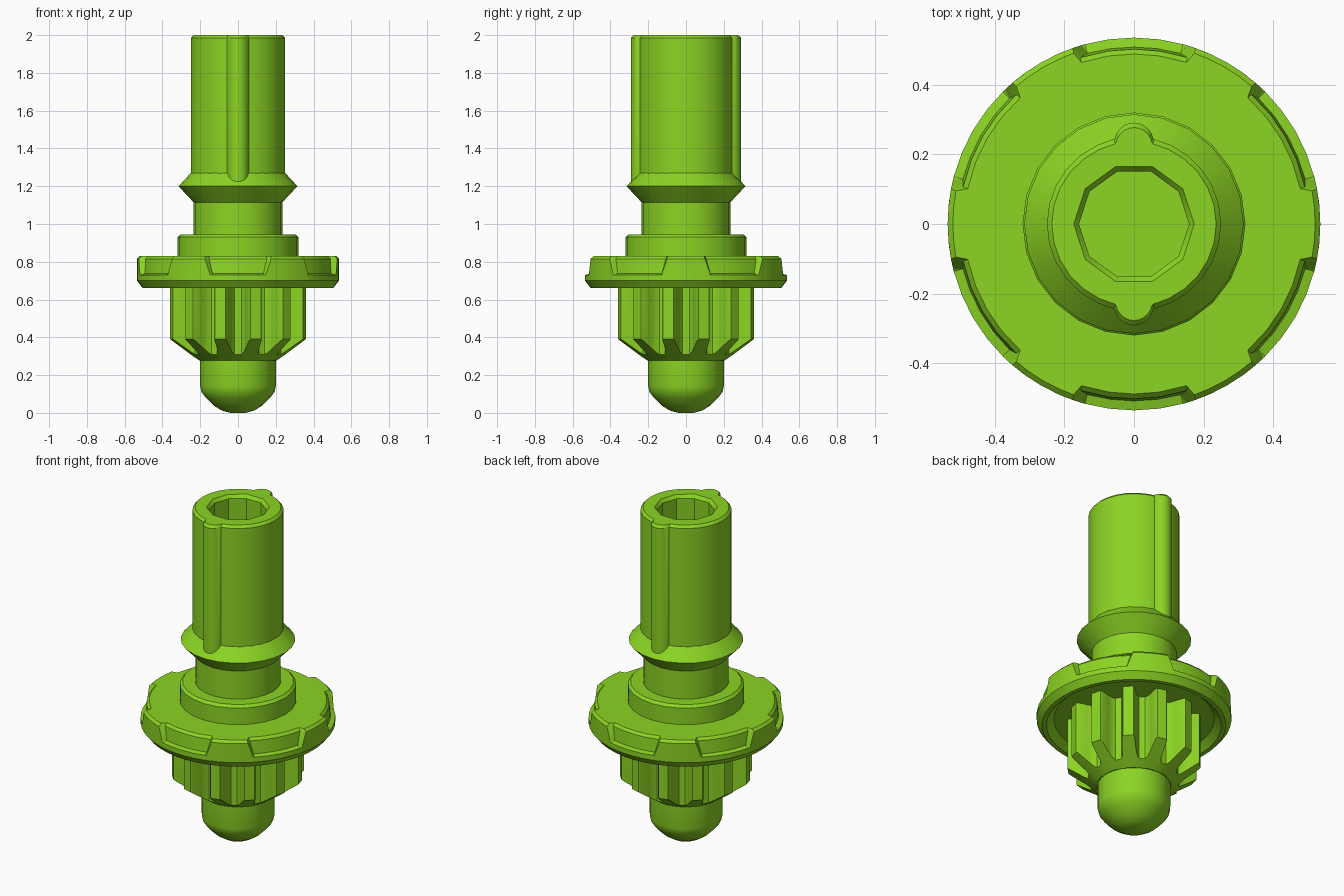
import bpy, bmesh, math
from math import radians, sin, cos, pi, sqrt

if "Cube" in bpy.data.objects:
    bpy.data.objects.remove(bpy.data.objects["Cube"])

green = bpy.data.materials.new("lime_green")
green.diffuse_color = (0.26, 0.66, 0.017, 1)
green.use_nodes = True
green.node_tree.nodes["Principled BSDF"].inputs["Base Color"].default_value = green.diffuse_color


def polar(r, deg, z):
    a = radians(deg)
    return (r * cos(a), r * sin(a), z)


def circle(r, z, n):
    return [polar(r, 360 * i / n, z) for i in range(n)]


def add_loop(bm, pts):
    return [bm.verts.new(p) for p in pts]


def skin(bm, loops):
    """Join successive rings of equal length with quads."""
    for a, b in zip(loops, loops[1:]):
        n = len(a)
        for i in range(n):
            j = (i + 1) % n
            bm.faces.new((a[i], a[j], b[j], b[i]))


def finish(bm, name, angle=30):
    bmesh.ops.remove_doubles(bm, verts=bm.verts, dist=0.0005)
    bmesh.ops.recalc_face_normals(bm, faces=bm.faces)
    me = bpy.data.meshes.new(name)
    bm.to_mesh(me)
    bm.free()
    me.materials.append(green)
    ob = bpy.data.objects.new(name, me)
    bpy.context.collection.objects.link(ob)
    bpy.ops.object.select_all(action='DESELECT')
    ob.select_set(True)
    bpy.context.view_layer.objects.active = ob
    bpy.ops.object.shade_smooth_by_angle(angle=radians(angle))
    return ob


def lathe(name, profile, n, cap_bottom=False):
    bm = bmesh.new()
    loops = [add_loop(bm, circle(r, z, n)) for r, z in profile]
    skin(bm, loops)
    if cap_bottom:
        bm.faces.new(loops[0])
    finish(bm, name)


# Rounded pin at the foot
lathe("tip_pin", [(0.04, 0.0), (0.085, 0.012), (0.13, 0.04), (0.17, 0.08),
                  (0.193, 0.11), (0.2, 0.14), (0.2, 0.30)], 24, True)

# Stepped disc, neck and double-cone collar
lathe("neck_and_collar", [(0.32, 0.82), (0.32, 0.93), (0.305, 0.945), (0.235, 0.945),
                          (0.235, 1.115), (0.315, 1.2), (0.25, 1.27), (0.24, 1.28)], 24)

# Pinion: twelve teeth, lower end trimmed to a cone
bm = bmesh.new()
tooth = [(-15, 0.25), (-11, 0.252), (-8.5, 0.268), (-7, 0.30), (-5.5, 0.355), (-4.5, 0.365),
         (4.5, 0.365), (5.5, 0.355), (7, 0.30), (8.5, 0.268), (11, 0.252)]
outline = [(15 + 30 * k + a, r) for k in range(12) for a, r in tooth]
top = add_loop(bm, [polar(r, a, 0.71) for a, r in outline])
low = add_loop(bm, [polar(r, a, 0.28 + (r - 0.21) * 0.71) for a, r in outline])
foot = add_loop(bm, [polar(0.205, a, 0.278) for a, r in outline])
inner = add_loop(bm, [polar(0.19, a, 0.278) for a, r in outline])
skin(bm, [top, low, foot, inner])
finish(bm, "pinion")

# Flange with six shallow rim notches; columns are (low angle, high angle, notched)
bm = bmesh.new()
half = [(0, 0, 1), (7.75, 8.5, 1), (15.3, 18, 1), (16.2, 19.5, 0), (23, 24.5, 0)]
sector = [(-l, -h, c) for l, h, c in reversed(half[1:])] + half + [(30, 30, 0)]
cols = [(30 + 60 * k + l, 30 + 60 * k + h, c) for k in range(6) for l, h, c in sector]
# ring: (plain radius, notched radius, height, angle blend)
rings = [(0.25, 0.25, 0.70, 0), (0.44, 0.44, 0.70, 0), (0.48, 0.48, 0.662, 0),
         (0.505, 0.505, 0.662, 0), (0.535, 0.535, 0.70, 0), (0.535, 0.535, 0.73, 0),
         (0.535, 0.508, 0.737, 0), (0.535, 0.502, 0.815, 0.9), (0.52, 0.488, 0.83, 1),
         (0.30, 0.30, 0.83, 1)]
loops = []
for plain, cut, z, t in rings:
    loops.append(add_loop(bm, [polar(cut if c else plain, l + (h - l) * t, z)
                               for l, h, c in cols]))
skin(bm, loops)
finish(bm, "notched_flange", 25)

# Hollow barrel with two opposite round ribs
R, RIB_Y, RIB_R = 0.25, 0.235, 0.056


def barrel_radius(deg):
    s = RIB_Y * sin(radians(deg))
    if abs(s) >= RIB_R:
        return R
    return max(R, RIB_Y * cos(radians(deg)) + sqrt(RIB_R ** 2 - s * s))


steps = [0, 3, 6, 9, 11, 12.3, 13.3, 15] + list(range(25, 91, 13))
quarter = sorted(set(steps + [90]))
half_turn = [-a for a in reversed(quarter[1:-1])] + quarter
angles = [(90 + side + a, barrel_radius(a)) for side in (0, 180) for a in half_turn]

bm = bmesh.new()
outer = [add_loop(bm, [polar(r - d, a, z) for a, r in angles])
         for d, z in ((0, 1.2), (0, 1.985), (0.014, 2.0))]
skin(bm, outer)
# ten-sided bore with a chamfered mouth
bore = [add_loop(bm, circle(r, z, 10)) for r, z in ((0.173, 2.0), (0.158, 1.98), (0.158, 1.0))]
skin(bm, bore)
bm.faces.new(bore[-1])
# flat annular top
rim = [bm.edges.get((lp[i], lp[(i + 1) % len(lp)]))
       for lp in (outer[-1], bore[0]) for i in range(len(lp))]
bmesh.ops.triangle_fill(bm, use_beauty=True, use_dissolve=False, edges=rim, normal=(0, 0, 1))
finish(bm, "ribbed_barrel")
